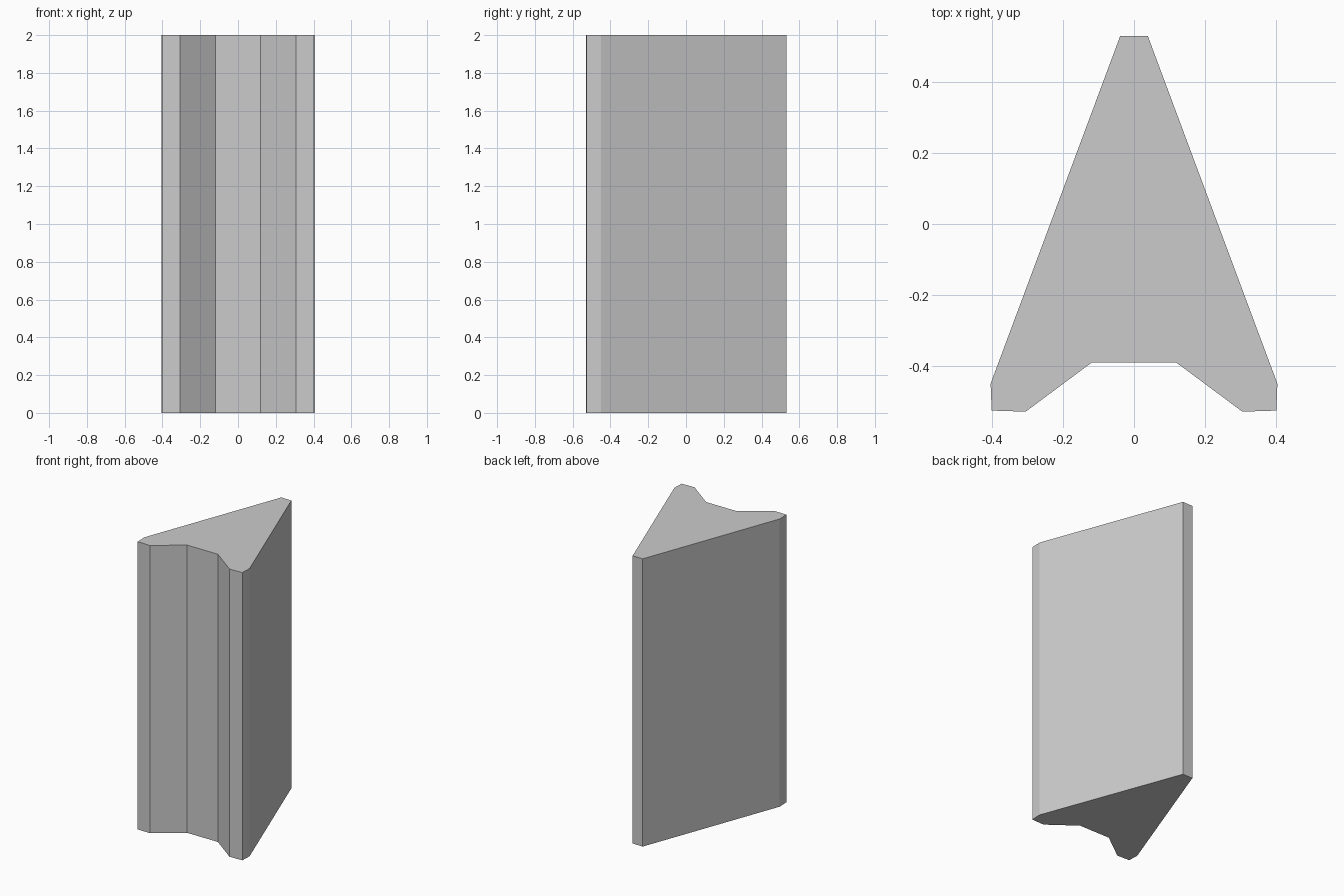
import bpy
import bmesh
from mathutils import Vector

if "Cube" in bpy.data.objects:
    bpy.data.objects.remove(bpy.data.objects["Cube"])

HEIGHT = 2.0

# Right half of the arrowhead cross-section, from the notch round to the tip
half = [(0.119, -0.391), (0.306, -0.53), (0.402, -0.527),
        (0.405, -0.451), (0.039, 0.531)]

# Mirror to get the full outline, counter-clockwise
outline = half + [(-x, y) for x, y in reversed(half)]

# Extrude the outline straight up into a prism
bm = bmesh.new()
base = bm.faces.new([bm.verts.new((x, y, 0)) for x, y in outline])
top = bmesh.ops.extrude_face_region(bm, geom=[base], use_keep_orig=True)
top_verts = [g for g in top["geom"] if isinstance(g, bmesh.types.BMVert)]
bmesh.ops.translate(bm, verts=top_verts, vec=Vector((0, 0, HEIGHT)))
bmesh.ops.recalc_face_normals(bm, faces=bm.faces)

mesh = bpy.data.meshes.new("arrowhead_prism")
bm.to_mesh(mesh)
bm.free()
prism = bpy.data.objects.new("arrowhead_prism", mesh)
bpy.context.collection.objects.link(prism)
